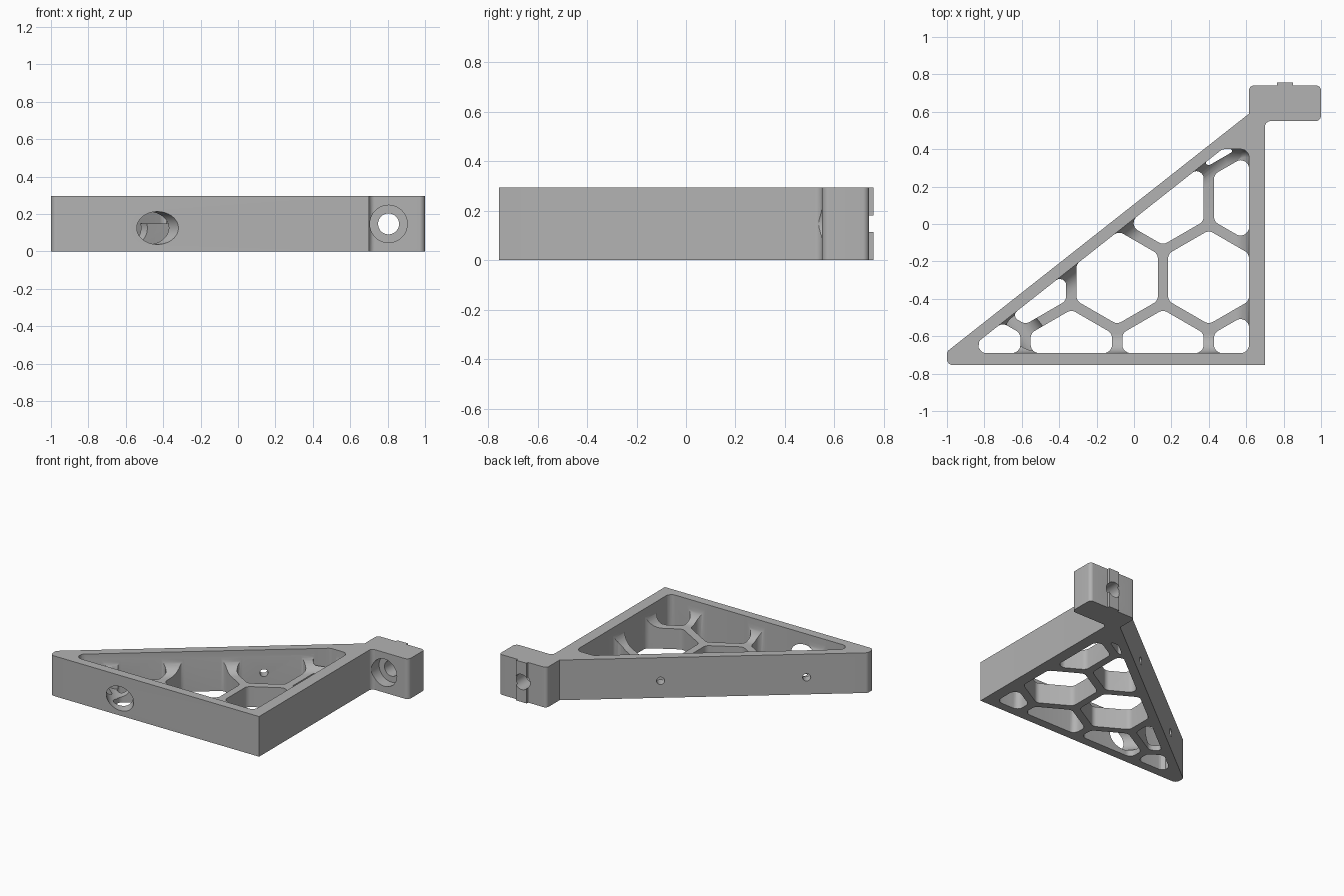
import bpy, bmesh, math
from mathutils import Vector

if "Cube" in bpy.data.objects:
    bpy.data.objects.remove(bpy.data.objects["Cube"], do_unlink=True)

HEIGHT, RIB_TOP, FILLET = 0.295, 0.15, 0.1
PITCH, RIB = 0.49, 0.055
SLOPE = math.atan(0.788)
SCREW_DIR = Vector((math.sin(SLOPE), -math.cos(SLOPE), 0))

grey = bpy.data.materials.new("plain_grey")
grey.use_nodes = True
grey.diffuse_color = (0.45, 0.45, 0.45, 1)
grey.node_tree.nodes["Principled BSDF"].inputs["Base Color"].default_value = grey.diffuse_color


def rounded(points, radii, steps=6):
    """Counter-clockwise outline with each corner turned into an arc."""
    out = []
    pts = [Vector(p) for p in points]
    for i, p in enumerate(pts):
        r = radii[i] if isinstance(radii, list) else radii
        to_a, to_b = pts[i - 1] - p, pts[(i + 1) % len(pts)] - p
        if r == 0:
            out.append(p)
            continue
        half = to_a.angle(to_b) / 2
        d = min(r / math.tan(half), 0.45 * to_a.length, 0.45 * to_b.length)
        r = d * math.tan(half)
        a, b = p + to_a.normalized() * d, p + to_b.normalized() * d
        centre = p + (to_a.normalized() + to_b.normalized()).normalized() * (r / math.sin(half))
        for k in range(steps + 1):
            ray = (a - centre).lerp(b - centre, k / steps)
            out.append(centre + ray.normalized() * r)
    return out


def loft(name, layers):
    """Solid through matching outlines, given as (z, outline) from the bottom up."""
    bm = bmesh.new()
    rings = [[bm.verts.new((p.x, p.y, z)) for p in line] for z, line in layers]
    bm.faces.new(rings[0][::-1])
    bm.faces.new(rings[-1])
    for low, high in zip(rings, rings[1:]):
        for i in range(len(low)):
            j = (i + 1) % len(low)
            bm.faces.new((low[i], low[j], high[j], high[i]))
    bmesh.ops.recalc_face_normals(bm, faces=bm.faces)
    mesh = bpy.data.meshes.new(name)
    bm.to_mesh(mesh)
    bm.free()
    obj = bpy.data.objects.new(name, mesh)
    bpy.context.collection.objects.link(obj)
    mesh.materials.append(grey)
    return obj


def rod(start, end, radius):
    start, end = Vector(start), Vector(end)
    axis = end - start
    bpy.ops.mesh.primitive_cylinder_add(vertices=48, radius=radius, depth=axis.length,
                                        location=(start + end) / 2,
                                        rotation=axis.to_track_quat("Z", "Y").to_euler())
    return bpy.context.object


def cut(target, cutter):
    bpy.context.view_layer.objects.active = target
    mod = target.modifiers.new("cut", "BOOLEAN")
    mod.operation, mod.solver, mod.object = "DIFFERENCE", "EXACT", cutter
    bpy.ops.object.modifier_apply(modifier=mod.name)
    bpy.data.objects.remove(cutter, do_unlink=True)


def inset(points, d):
    """Move every side of a convex outline inwards by d."""
    pts, out = [Vector(p) for p in points], []
    for i, p in enumerate(pts):
        a, b = (pts[i - 1] - p).normalized(), (pts[(i + 1) % len(pts)] - p).normalized()
        out.append(p + (a + b).normalized() * (d / math.sin(a.angle(b) / 2)))
    return out


def clip(poly, window):
    """Part of a convex outline that lies inside another convex outline."""
    for i, b in enumerate(window):
        a = window[i - 1]
        edge = b - a
        side = lambda p: edge.x * (p.y - a.y) - edge.y * (p.x - a.x)
        result = []
        for j, q in enumerate(poly):
            p = poly[j - 1]
            sp, sq = side(p), side(q)
            if (sp > 0) != (sq > 0):
                result.append(p.lerp(q, sp / (sp - sq)))
            if sq > 0:
                result.append(q)
        poly = result
    return poly


def area(poly):
    return sum(poly[i - 1].x * q.y - poly[i - 1].y * q.x for i, q in enumerate(poly)) / 2


# Triangular body with the clamp block on its tip
body = rounded([(-1, -0.755), (0.70, -0.755), (0.70, 0.55), (1, 0.55),
                (1, 0.74), (0.615, 0.74), (0.615, 0.59), (-1, -0.682)],
               [0.035, 0, 0.03, 0.03, 0.025, 0.025, 0, 0.03])
bracket = loft("bracket", [(0, body), (HEIGHT, body)])

# Pocket above the ribs, blended into the walls
inner = [Vector(p) for p in ((-0.91, -0.69), (0.615, -0.69), (0.615, 0.40), (0.472, 0.40))]
layers = []
for k in range(9):
    t = math.pi / 2 * k / 8
    d = FILLET * (1 - math.sin(t))
    layers.append((RIB_TOP + FILLET * (1 - math.cos(t)),
                   rounded(inset(inner, d), max(0.044 - d, 0.004))))
layers.append((HEIGHT + 0.1, rounded(inner, 0.044)))
cut(bracket, loft("pocket", layers))

# Honeycomb openings between the ribs
size = (PITCH - RIB) / math.sqrt(3)
for row in range(-1, 3):
    for col in range(-3, 3):
        cx = 0.4 + PITCH * (col + 0.5 * (row % 2))
        cy = -0.285 + PITCH * math.sqrt(0.75) * row
        cell = [Vector((cx + size * math.cos(math.radians(a)), cy + size * math.sin(math.radians(a))))
                for a in range(30, 390, 60)]
        cell = clip(cell, inner)
        # drop slivers and merge near-touching corners
        cell = [p for i, p in enumerate(cell) if (p - cell[i - 1]).length > 0.004]
        if len(cell) > 2 and area(cell) > 0.002:
            line = rounded(cell, 0.044)
            cut(bracket, loft("cell", [(-0.1, line), (HEIGHT + 0.1, line)]))

# Screw holes through the sloping wall, with a tool access hole at the front
for x, y in ((-0.68, -0.43), (0.085, 0.173)):
    p = Vector((x, y, 0.125))
    cut(bracket, rod(p - SCREW_DIR * 0.1, p + SCREW_DIR * 0.1, 0.027))
p = Vector((-0.43, -0.755, 0.125))
cut(bracket, rod(p + SCREW_DIR * 0.2, p - SCREW_DIR * 0.338, 0.0875))

# Locating key on the back of the clamp block
key_line = [Vector(p) for p in ((0.765, 0.735), (0.85, 0.735), (0.85, 0.757), (0.765, 0.757))]
key = loft("locating_key", [(0, key_line), (HEIGHT, key_line)])

# Clamp bolt bore and its counterbore
for part in (bracket, key):
    cut(part, rod((0.805, 0.4, 0.147), (0.805, 0.9, 0.147), 0.056))
cut(bracket, rod((0.805, 0.4, 0.147), (0.805, 0.63, 0.147), 0.1))

for part in (bracket, key):
    part.data.materials.clear()
    part.data.materials.append(grey)
    bpy.ops.object.select_all(action="DESELECT")
    part.select_set(True)
    bpy.context.view_layer.objects.active = part
    bpy.ops.object.shade_smooth_by_angle(angle=math.radians(30))
